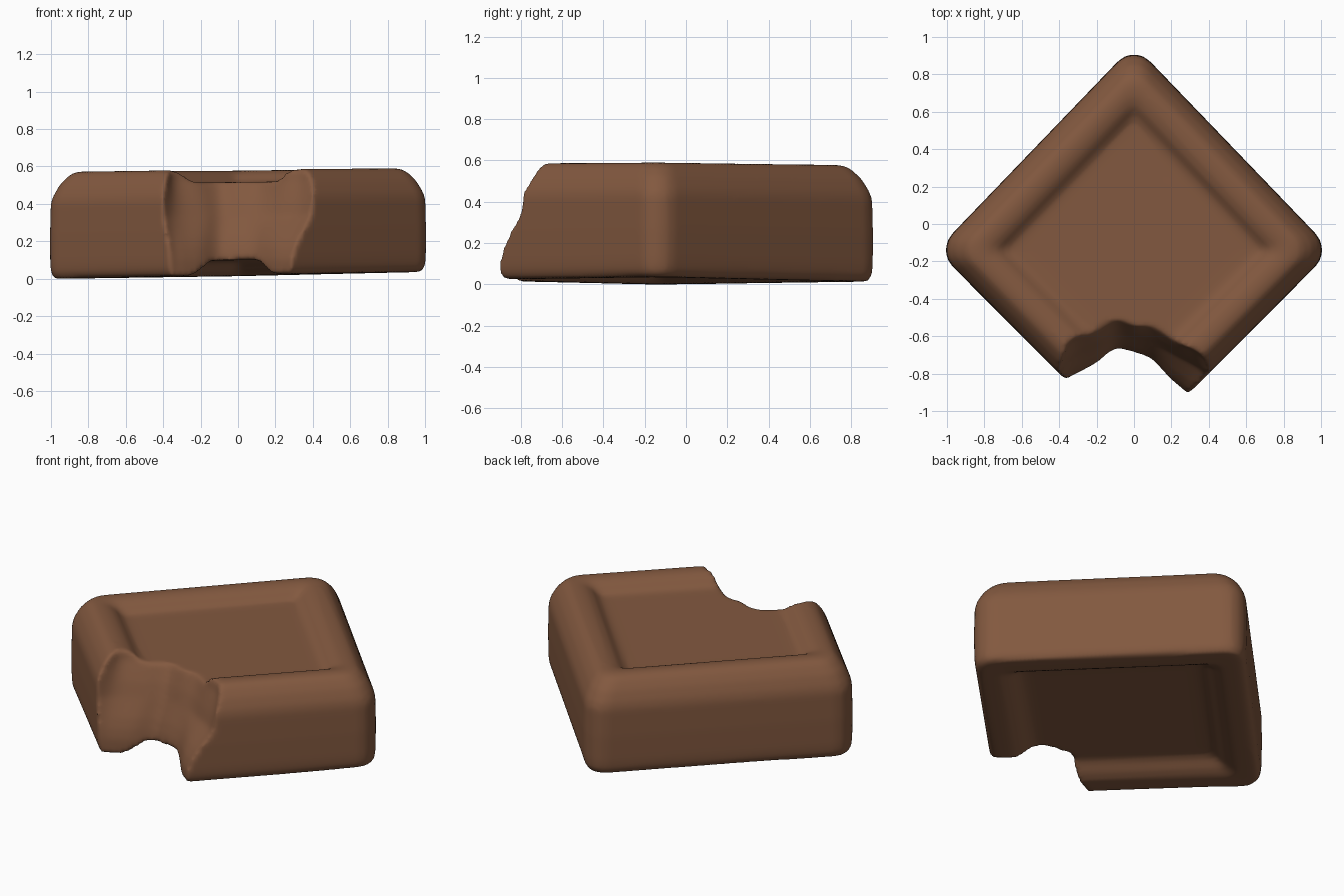
import bpy, bmesh, math
from mathutils import Vector

if "Cube" in bpy.data.objects:
    bpy.data.objects.remove(bpy.data.objects["Cube"])

CY = -0.14  # centre of the un-bitten square


def rounded_square(d, r, seg=4):
    """Diamond outline with half diagonal d and corner radius r, back half slightly longer."""
    pts = []
    for k in range(4):
        a = k * math.pi / 2
        c = d - r * math.sqrt(2)
        for i in range(seg + 1):
            t = a - math.pi / 4 + i * math.pi / 2 / seg
            y = c * math.sin(a) + r * math.sin(t)
            pts.append((c * math.cos(a) + r * math.cos(t), y * (1.04 if y > 0 else 1.005)))
    return pts


def loft(name, rings):
    """Closed solid skinned through rings of equal point count."""
    bm = bmesh.new()
    vs = [[bm.verts.new(p) for p in ring] for ring in rings]
    n = len(vs[0])
    for a, b in zip(vs, vs[1:]):
        for i in range(n):
            j = (i + 1) % n
            bm.faces.new((a[i], a[j], b[j], b[i]))
    bm.faces.new(vs[0][::-1])
    bm.faces.new(vs[-1])
    bmesh.ops.recalc_face_normals(bm, faces=bm.faces)
    me = bpy.data.meshes.new(name)
    bm.to_mesh(me)
    bm.free()
    ob = bpy.data.objects.new(name, me)
    bpy.context.collection.objects.link(ob)
    return ob


def spline(pts, steps=4):
    """Catmull-Rom curve through the points."""
    p = [Vector(q) for q in pts]
    p = [2 * p[0] - p[1]] + p + [2 * p[-1] - p[-2]]
    out = []
    for i in range(1, len(p) - 2):
        a, b, c, d = p[i - 1:i + 3]
        for s in range(steps):
            t = s / steps
            out.append(0.5 * (2 * b + (c - a) * t + (2 * a - 5 * b + 4 * c - d) * t * t
                              + (3 * b - a - 3 * c + d) * t ** 3))
    return out + [p[-2]]


# Body profile: (half diagonal, height, corner radius), recessed above and below
profile = [(0.60, 0.094, .03), (0.67, 0.092, .03), (0.72, 0.080, .03), (0.79, 0.04, .04),
           (0.86, 0.016, .06), (0.97, 0.014, .09), (1.025, 0.016, .10), (1.048, 0.05, .11),
           (1.054, 0.10, .115), (1.057, 0.25, .12), (1.053, 0.41, .12), (1.04, 0.45, .12),
           (1.00, 0.51, .11), (0.95, 0.555, .10), (0.915, 0.573, .09), (0.87, 0.579, .08),
           (0.81, 0.576, .06), (0.75, 0.558, .04), (0.71, 0.53, .03), (0.67, 0.514, .03),
           (0.60, 0.512, .03)]
body = loft("bitten_slab", [
    [(x, CY + y, z + (0.019 - 0.015 * z) * x - 0.004 * y) for x, y in rounded_square(d, r)]
    for d, z, r in profile])

# Bite: three outlines at rising heights, blended into a sloping wall
low = [(-.50, -1.02), (-.37, -.84), (-.29, -.79), (-.20, -.74), (-.10, -.67), (0, -.69),
       (.10, -.73), (.20, -.83), (.29, -.91), (.36, -1.02)]
mid = [(-.52, -1.0), (-.39, -.79), (-.31, -.71), (-.18, -.65), (-.09, -.60), (0, -.61),
       (.10, -.64), (.22, -.70), (.38, -.80), (.52, -1.0)]
top = [(-.50, -1.0), (-.39, -.75), (-.335, -.635), (-.22, -.58), (-.10, -.51), (0, -.54),
       (.11, -.55), (.25, -.65), (.37, -.72), (.55, -.95)]
levels = [(-.1, low, low, 0), (.10, low, low, 0), (.16, low, mid, .15), (.22, low, mid, .4),
          (.33, mid, mid, 0), (.41, mid, top, .35), (.48, mid, top, .75), (.52, top, top, 0),
          (.56, mid, top, 1.1), (.60, mid, top, 1.3), (.75, mid, top, 1.3)]
rings = []
for z, a, b, t in levels:
    outline = spline([Vector(p).lerp(Vector(q), t) for p, q in zip(a, b)])
    outline += [Vector((.6, -1.5)), Vector((-.6, -1.5))]
    rings.append([(p.x, p.y, z) for p in outline])
bite = loft("bite_cutter", rings)

# Cut the bite, then soften its edges like baked dough
cut = body.modifiers.new("bite", 'BOOLEAN')
cut.operation = 'DIFFERENCE'
cut.solver = 'EXACT'
cut.object = bite
remesh = body.modifiers.new("dough", 'REMESH')
remesh.mode = 'VOXEL'
remesh.voxel_size = 0.016
soften = body.modifiers.new("soften", 'SMOOTH')
soften.factor = 0.5
soften.iterations = 6
bpy.context.view_layer.objects.active = body
bite.select_set(False)
body.select_set(True)
for name in ("bite", "dough", "soften"):
    bpy.ops.object.modifier_apply(modifier=name)
bpy.data.objects.remove(bite)

# Rest on the ground, one flat brown, smooth shading
low_z = min(v.co.z for v in body.data.vertices)
for v in body.data.vertices:
    v.co.z -= low_z
brown = bpy.data.materials.new("baked brown")
brown.diffuse_color = (0.225, 0.099, 0.05, 1)
brown.use_nodes = True
brown.node_tree.nodes["Principled BSDF"].inputs["Base Color"].default_value = brown.diffuse_color
body.data.materials.clear()
body.data.materials.append(brown)
for poly in body.data.polygons:
    poly.material_index = 0
bpy.ops.object.shade_smooth()
